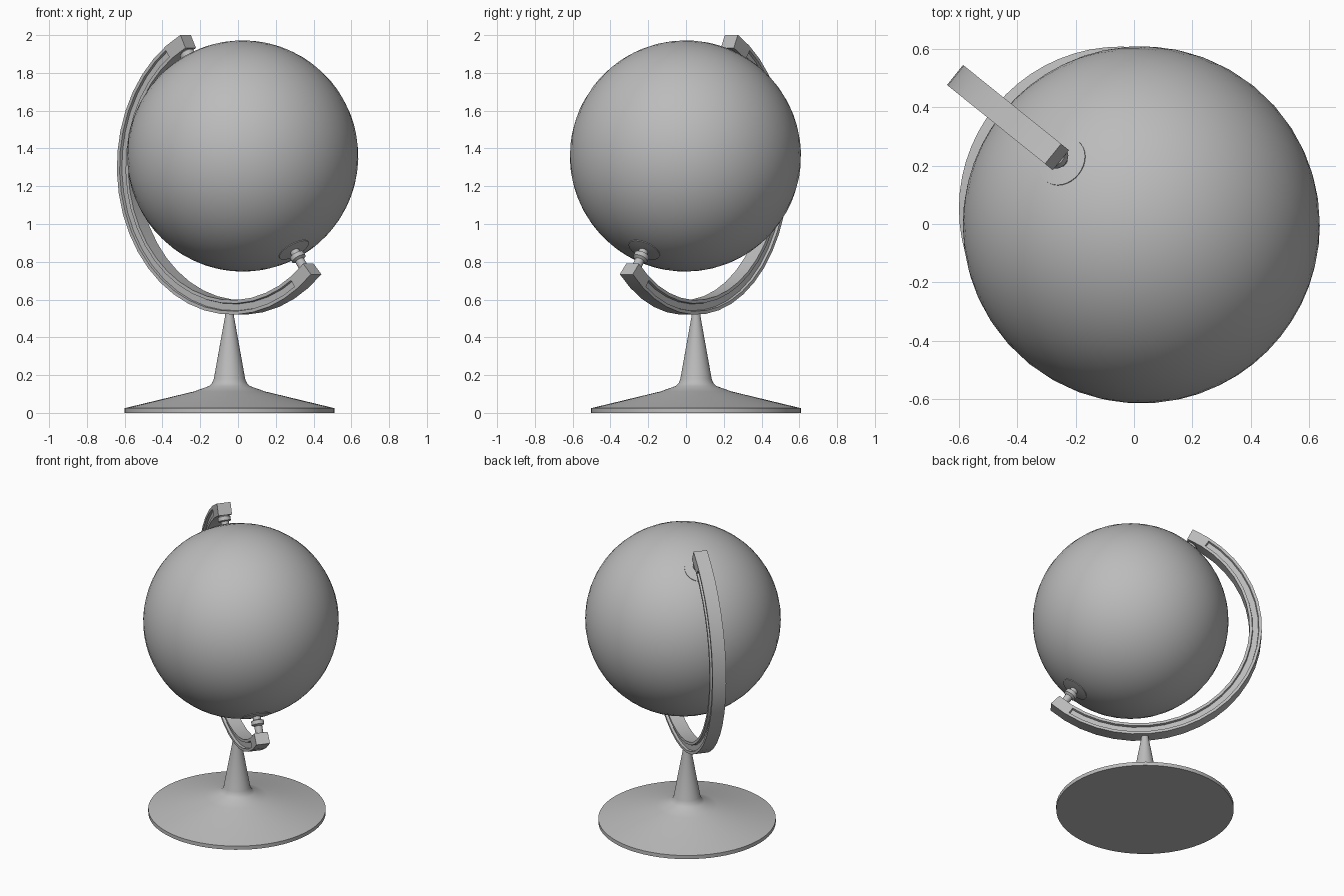
import bpy, bmesh
from math import sin, cos, pi, radians, sqrt
from mathutils import Vector, Matrix

if "Cube" in bpy.data.objects:
    bpy.data.objects.remove(bpy.data.objects["Cube"])

grey = bpy.data.materials.new("plain grey")
grey.use_nodes = True
grey.diffuse_color = (0.5, 0.5, 0.5, 1)
grey.node_tree.nodes["Principled BSDF"].inputs["Base Color"].default_value = (0.5, 0.5, 0.5, 1)

# Shared frame: the arm lies in a vertical plane along "out", the ball tilts in it
CENTRE = Vector((0.025, -0.003, 1.36))
RADIUS = 0.612
out = Vector((-0.779, 0.627, 0))
up = Vector((0, 0, 1))
side = up.cross(out)
TILT = radians(35)


def finish(name, bm, matrix=None, angle=30):
    """Turn a bmesh into a smooth-shaded object with sharp edges kept."""
    if matrix:
        bm.transform(matrix)
    bmesh.ops.recalc_face_normals(bm, faces=bm.faces)
    mesh = bpy.data.meshes.new(name)
    bm.to_mesh(mesh)
    bm.free()
    mesh.materials.append(grey)
    obj = bpy.data.objects.new(name, mesh)
    bpy.context.collection.objects.link(obj)
    bpy.ops.object.select_all(action='DESELECT')
    obj.select_set(True)
    bpy.context.view_layer.objects.active = obj
    bpy.ops.object.shade_smooth_by_angle(angle=radians(angle))
    return obj


def lathe(name, profile, matrix, segments=32):
    """Revolve (radius, height) points around local z and cap both ends."""
    bm = bmesh.new()
    rings = [[bm.verts.new((r * cos(2 * pi * i / segments), r * sin(2 * pi * i / segments), z))
              for i in range(segments)] for r, z in profile]
    for a, b in zip(rings, rings[1:]):
        for i in range(segments):
            j = (i + 1) % segments
            bm.faces.new((a[i], a[j], b[j], b[i]))
    bm.faces.new(rings[0])
    bm.faces.new(rings[-1])
    return finish(name, bm, matrix)


# Ball axis frame
axis = out * sin(TILT) + up * cos(TILT)
tilted = Matrix((side.cross(axis), side, axis)).transposed().to_4x4()
tilted.translation = CENTRE

# Ball
bm = bmesh.new()
bmesh.ops.create_uvsphere(bm, u_segments=48, v_segments=32, radius=RADIUS)
finish("ball", bm, tilted)

# Pole plates and pins, one pair at each end of the axis
flip = Matrix.Rotation(pi, 4, 'X')
for label, turn, reach in (("top", Matrix.Identity(4), 0.71), ("bottom", flip, 0.74)):
    dome = [(r, sqrt((RADIUS + 0.003) ** 2 - r * r)) for r in (0.088, 0.06, 0.03, 0.01)]
    lathe(label + "_pole_plate", [(0.088, 0.59)] + dome, tilted @ turn)
    lathe(label + "_pin", [(0.025, 0.6), (0.025, 0.635), (0.04, 0.64), (0.04, 0.665),
                           (0.025, 0.675), (0.025, reach)], tilted @ turn, 24)

# Curved arm: swept rectangle with a groove sunk into each flank
STEPS = 24
START, END = radians(26.6), radians(223.4)
arc_centre = CENTRE + out * 0.038 - up * 0.058
corners = [(0.705, -0.044), (0.782, -0.044), (0.782, 0.044), (0.705, 0.044)]
bm = bmesh.new()
rings = []
for k in range(STEPS + 1):
    t = START + (END - START) * k / STEPS
    radial = out * sin(t) + up * cos(t)
    rings.append([bm.verts.new(arc_centre + radial * r + side * w) for r, w in corners])
flanks = [[], []]
for k, (a, b) in enumerate(zip(rings, rings[1:])):
    for i in range(4):
        j = (i + 1) % 4
        face = bm.faces.new((a[i], a[j], b[j], b[i]))
        if i % 2 == 0 and 0 < k < STEPS - 1:
            flanks[i // 2].append(face)
bm.faces.new(rings[0])
bm.faces.new(rings[-1])
bmesh.ops.recalc_face_normals(bm, faces=bm.faces)
for faces in flanks:
    bmesh.ops.inset_region(bm, faces=faces, thickness=0.018, use_even_offset=True)
    bmesh.ops.inset_region(bm, faces=faces, thickness=0.003, depth=-0.016, use_even_offset=True)
finish("curved_arm", bm)

# Flared foot and tapering stem
stand = Matrix.Translation((-0.045, 0.053, 0))
lathe("stand", [(0.555, 0), (0.555, 0.025), (0.19, 0.113), (0.108, 0.142),
                (0.092, 0.158), (0.083, 0.18), (0.024, 0.51), (0.022, 0.54)], stand, 64)
